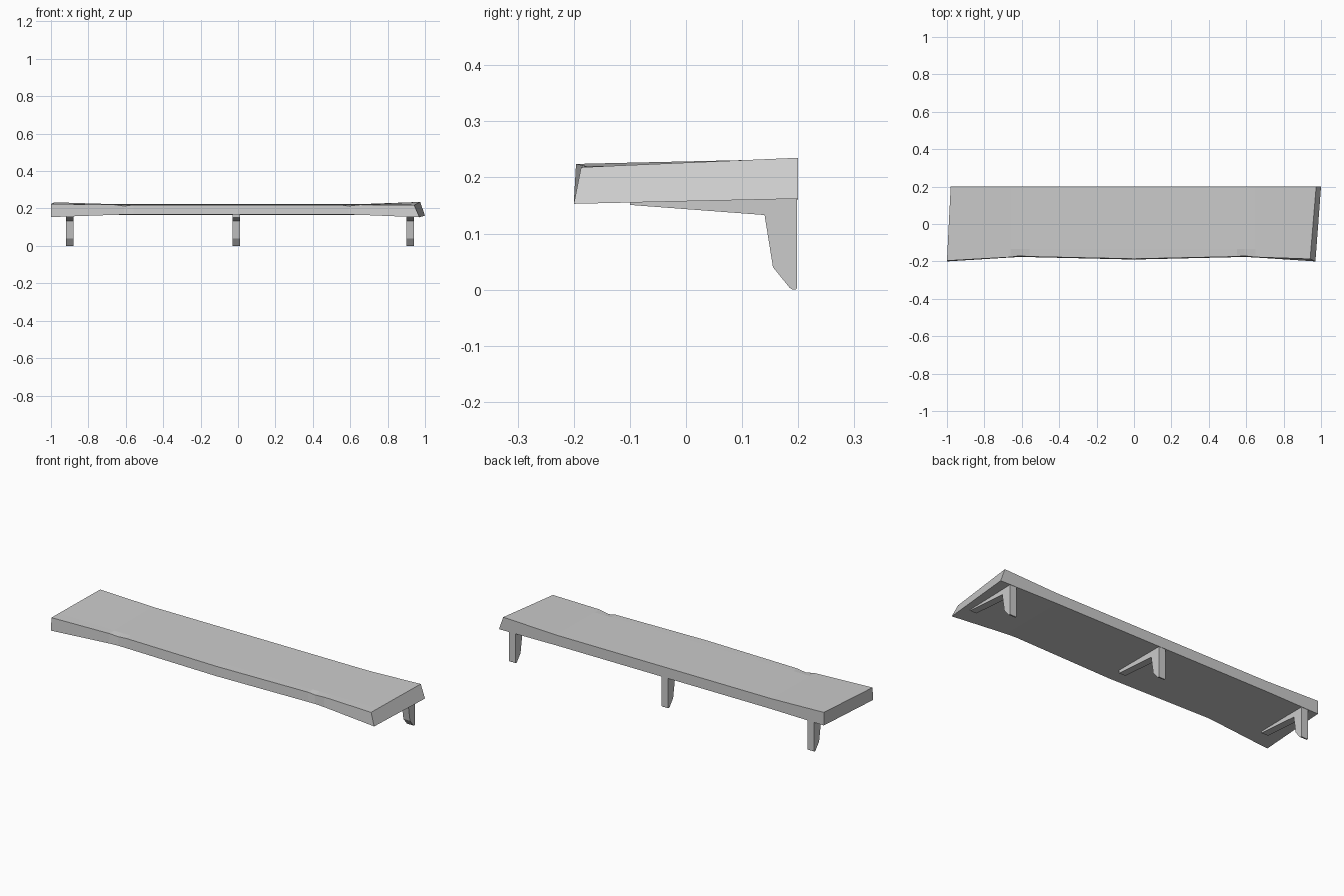
import bpy, bmesh

if "Cube" in bpy.data.objects:
    bpy.data.objects.remove(bpy.data.objects["Cube"])


def make_object(name, rings):
    # Skin equal-length loops of points and close both ends
    bm = bmesh.new()
    loops = [[bm.verts.new(p) for p in ring] for ring in rings]
    for a, b in zip(loops, loops[1:]):
        for i in range(len(a)):
            j = (i + 1) % len(a)
            bm.faces.new((a[i], a[j], b[j], b[i]))
    bm.faces.new(loops[0][::-1])
    bm.faces.new(loops[-1])
    bmesh.ops.recalc_face_normals(bm, faces=bm.faces)
    mesh = bpy.data.meshes.new(name)
    bm.to_mesh(mesh)
    bm.free()
    ob = bpy.data.objects.new(name, mesh)
    bpy.context.collection.objects.link(ob)
    return ob


def section(x, y_low, y_top, z_low, z_top, zb_low=0.166, zb_top=0.223):
    # Corner order: front bottom, front top, top inset, back top, back bottom
    inset = z_top if abs(x) > 0.9 else 0.22
    return [(x, y_low, z_low), (x, y_top, z_top), (x, -0.135, inset),
            (x, 0.2, zb_top), (x, 0.2, zb_low)]


# Worn plank: raised, slanted ends and a wavy front edge
left_end = [(-1.0, -0.2, 0.154), (-1.0, -0.196, 0.224), (-0.997, -0.135, 0.2255),
            (-0.98, 0.2, 0.233), (-0.98, 0.2, 0.161)]
right_end = [(0.97, -0.2, 0.153), (0.942, -0.187, 0.218), (0.946, -0.135, 0.2205),
             (0.974, 0.2, 0.235), (1.0, 0.2, 0.162)]
middle = [section(-0.66, -0.179, -0.177, 0.166, 0.22),
          section(-0.61, -0.176, -0.17, 0.167, 0.213),
          section(-0.56, -0.177, -0.174, 0.167, 0.219),
          section(0.0, -0.19, -0.186, 0.167, 0.219),
          section(0.55, -0.177, -0.174, 0.167, 0.219),
          section(0.59, -0.176, -0.17, 0.167, 0.213),
          section(0.65, -0.179, -0.177, 0.166, 0.22)]
make_object("shelf_board", [left_end] + middle + [right_end])

# Three L-shaped wall brackets
profile = [(-0.1, 0.168), (-0.1, 0.151), (0.14, 0.133), (0.155, 0.04),
           (0.185, 0.003), (0.19, 0.0), (0.196, 0.0), (0.198, 0.003), (0.198, 0.168)]
for label, x in (("left", -0.9), ("middle", -0.01), ("right", 0.92)):
    make_object("bracket_" + label,
                [[(x + dx, y, z) for y, z in profile] for dx in (-0.02, 0.02)])
